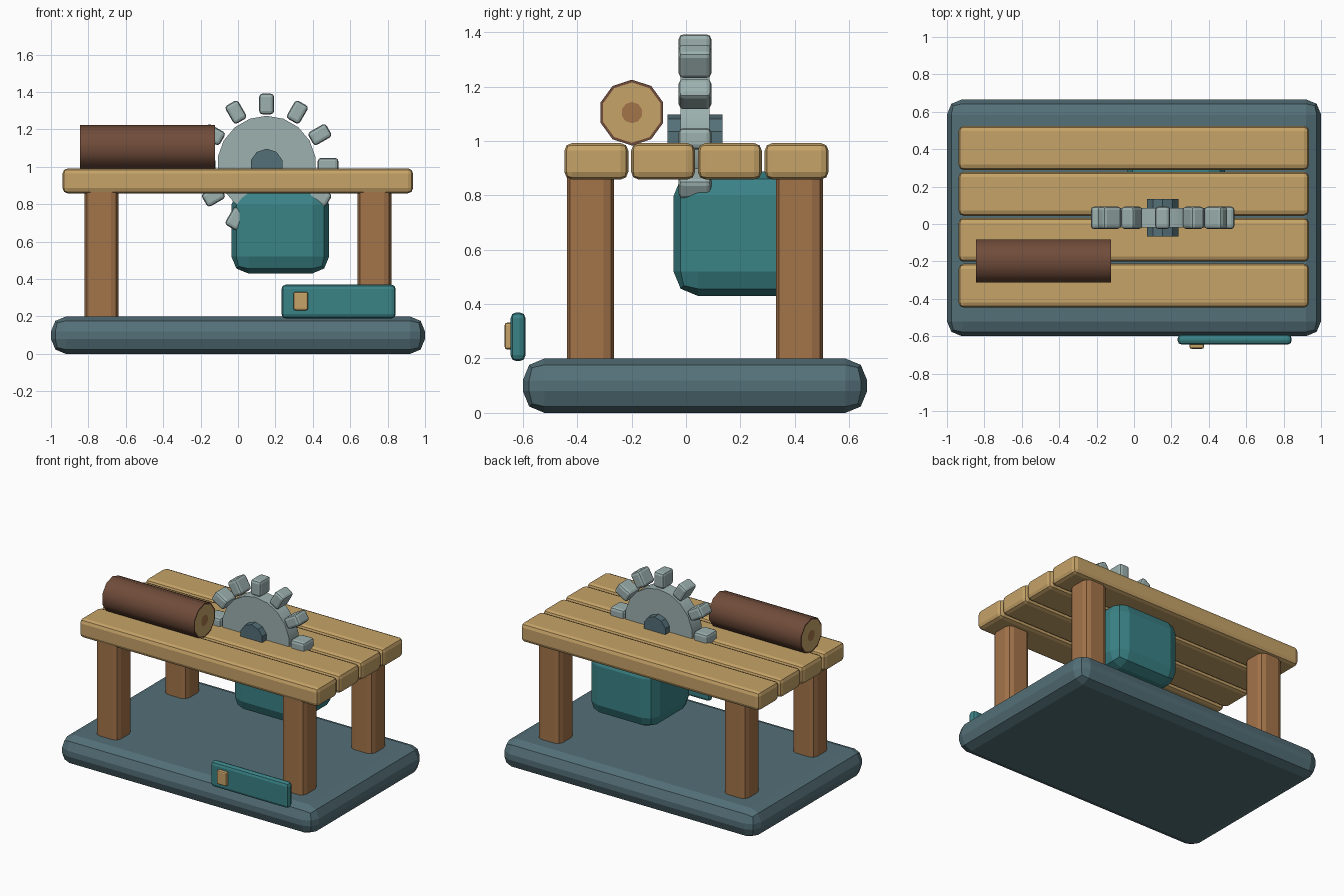
import bpy, bmesh, math
from mathutils import Matrix, Vector

if "Cube" in bpy.data.objects:
    bpy.data.objects.remove(bpy.data.objects["Cube"])


def material(name, rgb):
    m = bpy.data.materials.new(name)
    lin = [((c / 255 + 0.055) / 1.055) ** 2.4 for c in rgb]
    m.diffuse_color = (*lin, 1)
    m.use_nodes = True
    m.node_tree.nodes["Principled BSDF"].inputs["Base Color"].default_value = m.diffuse_color
    return m


SLATE = material("slate metal", (84, 112, 120))
STEEL = material("pale steel", (156, 177, 175))
TEAL = material("teal paint", (58, 130, 134))
PLANK = material("light wood", (198, 163, 104))
LEG = material("brown wood", (164, 116, 74))
BARK = material("dark bark", (112, 76, 58))


def finish(bm, name, mats):
    bmesh.ops.recalc_face_normals(bm, faces=bm.faces)
    me = bpy.data.meshes.new(name)
    bm.to_mesh(me)
    bm.free()
    for m in mats:
        me.materials.append(m)
    ob = bpy.data.objects.new(name, me)
    bpy.context.collection.objects.link(ob)
    return ob


def box(name, lo, hi, bevel, mat, matrix=None, segments=2):
    """Rounded box between two corners, optionally moved by a matrix."""
    lo, hi = Vector(lo), Vector(hi)
    bm = bmesh.new()
    bmesh.ops.create_cube(bm, size=1, matrix=Matrix.Translation((lo + hi) / 2)
                          @ Matrix.Diagonal((*(hi - lo), 1)))
    bmesh.ops.bevel(bm, geom=bm.edges[:], offset=bevel, segments=segments,
                    profile=0.5, affect='EDGES', clamp_overlap=True)
    if matrix:
        bm.transform(matrix)
    return finish(bm, name, [mat])


def prism(name, sides, radius, length, centre, axis, mats, insets=()):
    """Regular prism with a vertex pair on z for even counts; insets recolour the ends."""
    bm = bmesh.new()
    rings = []
    phase = 0 if sides % 4 else math.pi / sides
    for h in (-length / 2, length / 2):
        ring = []
        for i in range(sides):
            a = phase + 2 * math.pi * i / sides
            u, w = radius * math.cos(a), radius * math.sin(a)
            p = (h, w, u) if axis == 'X' else (w, h, u)
            ring.append(bm.verts.new(Vector(p) + Vector(centre)))
        rings.append(ring)
    caps = [bm.faces.new(r) for r in rings]
    for i in range(sides):
        j = (i + 1) % sides
        bm.faces.new((rings[0][i], rings[0][j], rings[1][j], rings[1][i]))
    bmesh.ops.recalc_face_normals(bm, faces=bm.faces)
    for slot, step in enumerate(insets, 1):
        bmesh.ops.inset_individual(bm, faces=caps, thickness=step)
        for f in caps:
            f.material_index = slot
    return finish(bm, name, mats)


def smooth(ob, degrees):
    bpy.ops.object.select_all(action='DESELECT')
    ob.select_set(True)
    bpy.context.view_layer.objects.active = ob
    bpy.ops.object.shade_smooth_by_angle(angle=math.radians(degrees))


YC = 0.033  # centre line of the bench

# Base slab
box("base", (-1, YC - 0.633, 0), (1, YC + 0.633, 0.2), 0.08, SLATE)

# Four legs
for sx, side in ((-1, "left"), (1, "right")):
    for sy, end in ((-1, "front"), (1, "back")):
        x, y = sx * 0.73, YC + sy * 0.384
        box(f"{end}_{side}_leg", (x - 0.09, y - 0.087, 0.12),
            (x + 0.09, y + 0.087, 0.93), 0.04, LEG)

# Table top planks
for i in range(4):
    y = YC + 0.0055 + (i - 1.5) * 0.2455
    box(f"plank_{i + 1}", (-0.938, y - 0.1175, 0.858),
        (0.936, y + 0.1175, 0.992), 0.028, PLANK)

# Motor housing under the table
box("motor", (-0.035, -0.046, 0.43), (0.487, 0.43, 0.887), 0.09, TEAL)

# Saw blade, hub and teeth
BX, BZ = 0.153, 1.008
smooth(prism("saw_blade", 18, 0.265, 0.106, (BX, YC, BZ), 'Y', [STEEL]), 40)
prism("blade_hub", 10, 0.089, 0.202, (BX, YC, BZ), 'Y', [SLATE])
for i in range(12):
    turn = Matrix.Translation((BX, YC, BZ)) @ Matrix.Rotation(math.tau * i / 12, 4, 'Y')
    box(f"tooth_{i + 1}", (-0.04, -0.06, 0.273), (0.04, 0.06, 0.384), 0.018, STEEL, turn)

# Log with bark ring, pale cut wood and darker core on both ends
smooth(prism("log", 10, 0.121, 0.722, (-0.484, -0.199, 1.104), 'X',
             [BARK, PLANK, LEG], (0.01, 0.072)), 40)

# Switch panel and button
box("switch_panel", (0.233, -0.645, 0.19), (0.843, -0.59, 0.37), 0.022, TEAL)
box("switch_button", (0.297, -0.667, 0.233), (0.374, -0.63, 0.332), 0.01, PLANK)
